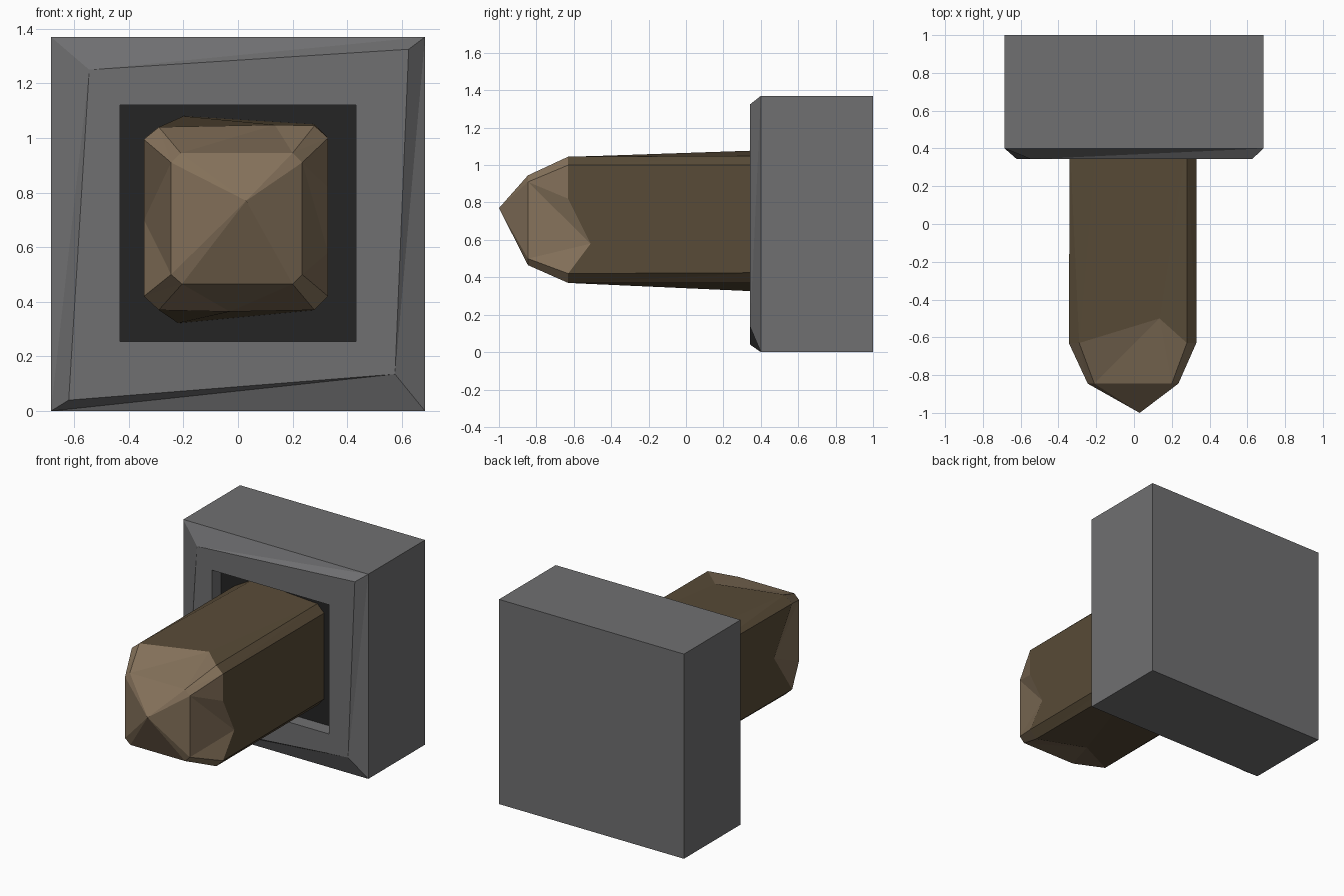
import bpy, bmesh

if "Cube" in bpy.data.objects:
    bpy.data.objects.remove(bpy.data.objects["Cube"])


def material(name, rgb):
    m = bpy.data.materials.new(name)
    m.diffuse_color = (*rgb, 1)
    m.use_nodes = True
    m.node_tree.nodes["Principled BSDF"].inputs["Base Color"].default_value = m.diffuse_color
    return m


stone = material("grey stone", (0.160, 0.160, 0.165))
dark = material("dark recess", (0.018, 0.018, 0.018))
bark = material("brown wood", (0.098, 0.070, 0.038))
cut = material("light cut wood", (0.235, 0.168, 0.104))


def finish(name, bm, mats):
    bmesh.ops.recalc_face_normals(bm, faces=bm.faces)
    me = bpy.data.meshes.new(name)
    bm.to_mesh(me)
    bm.free()
    for m in mats:
        me.materials.append(m)
    ob = bpy.data.objects.new(name, me)
    bpy.context.collection.objects.link(ob)
    return ob


def ring(bm, pts, y):
    return [bm.verts.new((x, y, z)) for x, z in pts]


def face(bm, verts, mat=0):
    bm.faces.new(verts).material_index = mat


def bridge(bm, a, b):
    for i in range(len(a)):
        j = (i + 1) % len(a)
        face(bm, (a[i], a[j], b[j], b[i]))


# Wall block: rough-chamfered front with a shallow square recess
bm = bmesh.new()
square = [(-0.685, 1.37), (0.685, 1.37), (0.685, 0), (-0.685, 0)]
hole = [(-0.433, 1.12), (0.433, 1.12), (0.433, 0.255), (-0.433, 0.255)]
back = ring(bm, square, 1.0)
outer = ring(bm, square, 0.40)
inner = ring(bm, [(-0.545, 1.25), (0.625, 1.325), (0.575, 0.135), (-0.62, 0.04)], 0.343)
rim = ring(bm, hole, 0.343)
floor = ring(bm, hole, 0.44)
face(bm, back)
bridge(bm, back, outer)
for i in range(4):  # uneven chamfer, diagonals meet at the deeper corners
    j = (i + 1) % 4
    if i % 2 == 0:
        face(bm, (outer[i], outer[j], inner[i]))
        face(bm, (outer[j], inner[j], inner[i]))
    else:
        face(bm, (outer[i], outer[j], inner[j]))
        face(bm, (outer[i], inner[j], inner[i]))
bridge(bm, inner, rim)
bridge(bm, rim, floor)
face(bm, floor, 1)
finish("wall_block", bm, [stone, dark])

# Wooden stake: eight-sided beam with a hewn point
bm = bmesh.new()
tip = bm.verts.new((0.03, -1.0, 0.77))
r1 = ring(bm, [(-0.21, 0.945), (0.20, 0.945), (0.235, 0.91), (0.235, 0.50),
               (0.20, 0.465), (-0.205, 0.465), (-0.245, 0.50), (-0.245, 0.91)], -0.845)
r2 = ring(bm, [(-0.29, 1.04), (0.28, 1.045), (0.33, 1.0), (0.33, 0.42),
               (0.28, 0.37), (-0.29, 0.37), (-0.345, 0.42), (-0.345, 0.995)], -0.63)
r3 = ring(bm, [(-0.20, 1.08), (0.28, 1.05), (0.33, 1.0), (0.33, 0.425),
               (0.28, 0.37), (-0.22, 0.322), (-0.34, 0.42), (-0.34, 1.0)], 0.439)
# Extra points where the cut bites further into each side
notches = {0: [(0.135, -0.50, 1.048)],
           2: [(0.33, -0.63, 0.82), (0.33, -0.51, 0.58)],
           4: [(-0.03, -0.50, 0.364)],
           6: [(-0.344, -0.44, 0.70)]}
for i in range(8):
    j = (i + 1) % 8
    face(bm, (tip, r1[i], r1[j]), 1)
    chain = [r2[i]] + [bm.verts.new(p) for p in notches.get(i, [])] + [r2[j]]
    k = max(1, len(chain) - 2)
    for end, mat in ((r1, 1), (r3, 0)):
        for s in range(len(chain) - 1):
            face(bm, (end[i] if s < k else end[j], chain[s], chain[s + 1]), mat)
        face(bm, (end[i], end[j], chain[k]), mat)
face(bm, r3)
finish("wooden_stake", bm, [bark, cut])
